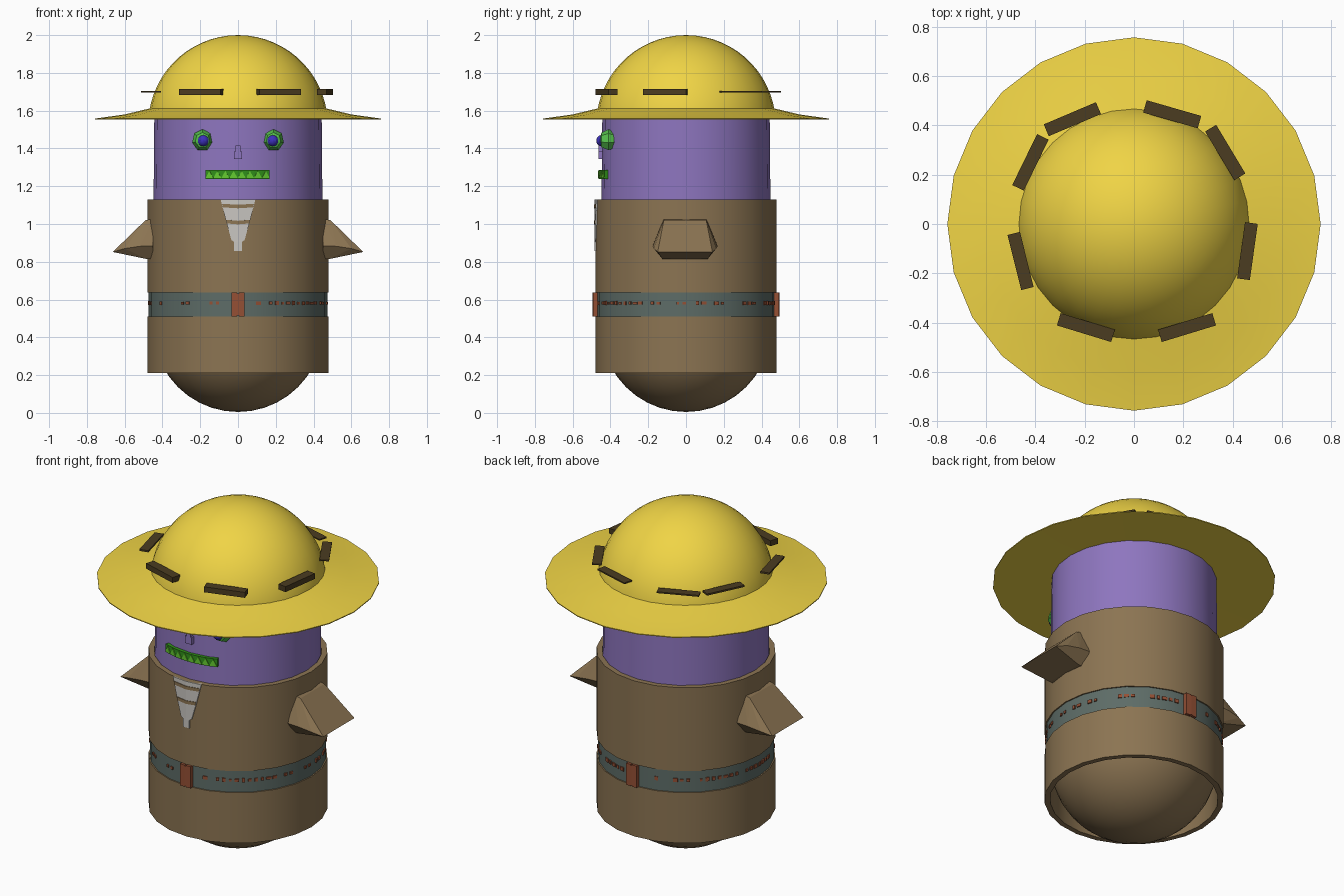
import bpy, bmesh, math, random
from mathutils import Matrix, Vector

if "Cube" in bpy.data.objects:
    bpy.data.objects.remove(bpy.data.objects["Cube"])

random.seed(4)


def mat(name, rgb):
    m = bpy.data.materials.new(name)
    m.diffuse_color = (*rgb, 1)
    m.use_nodes = True
    m.node_tree.nodes["Principled BSDF"].inputs["Base Color"].default_value = m.diffuse_color
    return m


YELLOW = mat("yellow", (0.87, 0.66, 0.06))
PURPLE = mat("purple", (0.27, 0.18, 0.52))
BROWN = mat("brown", (0.26, 0.175, 0.085))
DARK = mat("dark_brown", (0.07, 0.045, 0.015))
BELT = mat("belt_grey", (0.11, 0.15, 0.135))
RUST = mat("rust", (0.3, 0.08, 0.035))
GREEN = mat("green", (0.09, 0.51, 0.07))
DEEP = mat("deep_green", (0.03, 0.28, 0.01))
LIME = mat("lime", (0.13, 0.6, 0.03))
BLUE = mat("blue", (0.045, 0.03, 0.5))
PALE = mat("pale_grey", (0.58, 0.56, 0.53))


def finish(name, bm, m, smooth=False):
    bmesh.ops.recalc_face_normals(bm, faces=bm.faces[:])
    me = bpy.data.meshes.new(name)
    bm.to_mesh(me)
    bm.free()
    me.materials.append(m)
    ob = bpy.data.objects.new(name, me)
    bpy.context.collection.objects.link(ob)
    if smooth:
        bpy.ops.object.select_all(action='DESELECT')
        ob.select_set(True)
        bpy.context.view_layer.objects.active = ob
        bpy.ops.object.shade_smooth_by_angle(angle=math.radians(30))
    return ob


def lathe(name, profile, m, sides=28, closed=False):
    """Turn an (r, z) profile around the z axis."""
    bm = bmesh.new()
    vs = [bm.verts.new((r, 0, z)) for r, z in profile]
    pairs = list(zip(vs, vs[1:] + vs[:1])) if closed else list(zip(vs, vs[1:]))
    es = [bm.edges.new(p) for p in pairs]
    bmesh.ops.spin(bm, geom=vs + es, cent=(0, 0, 0), axis=(0, 0, 1),
                   angle=math.tau, steps=sides)
    bmesh.ops.remove_doubles(bm, verts=bm.verts[:], dist=1e-4)
    return finish(name, bm, m, True)


def wrap(name, polys, r0, r1, m):
    """Prisms from (x, z) outlines bent round the body; x = 0 is the front."""
    bm = bmesh.new()
    for poly in polys:
        rings = []
        for r in (r0, r1):
            rings.append([bm.verts.new((r * math.sin(x / r1), -r * math.cos(x / r1), z))
                          for x, z in poly])
        a, b = rings
        bm.faces.new(a)
        bm.faces.new(b)
        for i in range(len(a)):
            j = (i + 1) % len(a)
            bm.faces.new((a[i], a[j], b[j], b[i]))
    return finish(name, bm, m)


def rect(x0, x1, z0, z1):
    return [(x0, z0), (x1, z0), (x1, z1), (x0, z1)]


def ball(name, loc, scale, m, u, v, smooth=False, face_front=False):
    bm = bmesh.new()
    bmesh.ops.create_uvsphere(bm, u_segments=u, v_segments=v, radius=1)
    M = Matrix.Translation(loc) @ Matrix.Diagonal((*scale, 1))
    if face_front:
        M = M @ Matrix.Rotation(math.pi / 2, 4, 'X')
    bm.transform(M)
    return finish(name, bm, m, smooth)


def arc(r, c, a0, a1, n):
    return [(r * math.cos(math.radians(a0 + (a1 - a0) * i / n)),
             c + r * math.sin(math.radians(a0 + (a1 - a0) * i / n))) for i in range(n + 1)]


# rounded base and head
ball("rounded_base", (0, 0, 0.455), (0.45, 0.45, 0.45), BROWN, 32, 20, True)
lathe("head", [(0, 0.9), (0.449, 0.9), (0.447, 1.13), (0.443, 1.58), (0, 1.58)], PURPLE, 24)

# coat in two tubes with the belt set between them
for name, z0, z1 in (("coat_upper", 0.637, 1.13), ("coat_lower", 0.212, 0.51)):
    lathe(name, [(0.48, z0), (0.48, z1), (0.45, z1), (0.45, z0)], BROWN, 24, True)
lathe("belt", [(0.473, 0.505), (0.473, 0.642), (0.45, 0.642), (0.45, 0.505)], BELT, 24, True)

# belt fittings and worn marks
half = math.pi * 0.49
for name, x in (("buckle_front", 0), ("buckle_back", half)):
    wrap(name, [rect(x - 0.035, x - 0.005, 0.51, 0.638), rect(x + 0.005, x + 0.035, 0.51, 0.638),
                rect(x - 0.005, x + 0.005, 0.515, 0.633)], 0.465, 0.494, RUST)
marks = []
for side in (-1, 1):
    for i in range(38):
        x = side * (0.11 + i * 0.035)
        if random.random() < 0.7:
            w, h = random.uniform(0.007, 0.014), random.uniform(0.006, 0.011)
            marks.append(rect(x - w, x + w, 0.581 - h, 0.581 + h))
wrap("belt_marks", marks, 0.46, 0.477, RUST)

# hat: dome and sloping brim
top = arc(0.475, 1.525, 8, 90, 14)
top[-1] = (0, 2.0)
lathe("hat_dome", [(0.473, 1.56)] + top, YELLOW, 32)
lathe("hat_brim", [(0.44, 1.615), (0.475, 1.61), (0.6, 1.58), (0.757, 1.558), (0.757, 1.553),
                   (0.44, 1.557)], YELLOW, 24, True)

# hat band pieces: centre x, y, turn in degrees, height
pieces = [(-0.25, 0.425, 23, 0.008), (0.155, 0.445, -16, 0.008), (0.37, 0.29, -59, 0.008),
          (0.46, -0.11, 82, 0.032), (0.215, -0.42, 17, 0.032), (-0.195, -0.42, -17, 0.032),
          (-0.46, -0.15, -76, 0.01), (-0.42, 0.25, 64, 0.01)]
for i, (x, y, turn, h) in enumerate(pieces):
    bm = bmesh.new()
    bmesh.ops.create_cube(bm, size=1)
    bm.transform(Matrix.Translation((x, y, 1.7)) @ Matrix.Rotation(math.radians(turn), 4, 'Z')
                 @ Matrix.Diagonal((0.23, 0.052, h, 1)))
    finish(f"hat_band_{i + 1}", bm, DARK)

# eyes and arms on both sides
for side, s in (("left", -1), ("right", 1)):
    ball(f"eye_{side}", (s * 0.188, -0.41, 1.443), (0.056, 0.052, 0.058), GREEN, 7, 4, False, True)
    ball(f"pupil_{side}", (s * 0.184, -0.447, 1.441), (0.03, 0.028, 0.03), BLUE, 10, 8, True)
    bm = bmesh.new()
    for x, y, z in ((0.45, 0.112, 1.028), (0.49, 0.112, 1.02), (0.45, 0.172, 0.885),
                    (0.52, 0.172, 0.882), (0.663, 0.145, 0.852), (0.6, 0.165, 0.87),
                    (0.45, 0.12, 0.815), (0.485, 0.12, 0.815)):
        for t in (-1, 1):
            bm.verts.new((s * x, t * y - 0.005, z))
    res = bmesh.ops.convex_hull(bm, input=bm.verts[:])
    bmesh.ops.dissolve_limit(bm, angle_limit=0.05, verts=bm.verts[:], edges=bm.edges[:])
    finish(f"arm_{side}", bm, BROWN)

# nose
wrap("nose", [rect(-0.013, 0.013, 1.36, 1.415), rect(-0.022, 0.022, 1.343, 1.385)],
     0.43, 0.464, PURPLE)

# mouth with a row of pointed teeth
n, w = 8, 0.0435
xs = [-0.176 + i * w for i in range(n)]
wrap("mouth", [rect(x, x + w, 1.238, 1.285) for x in xs], 0.43, 0.463, DEEP)
wrap("teeth", [[(x, 1.243), (x + w, 1.243), (x + w / 2, 1.281)] for x in xs], 0.45, 0.467, LIME)

# shirt front, narrowing downwards, with cross bands
steps = [(1.13, 0.093), (1.1, 0.085), (1.01, 0.062), (0.915, 0.035), (0.905, 0.02), (0.857, 0.02)]
shirt = []
for (z1, w1), (z0, w0) in zip(steps, steps[1:]):
    for s in (-1, 1):
        shirt.append([(0, z0), (s * w0, z0), (s * w1, z1), (0, z1)])
wrap("shirt_front", shirt, 0.465, 0.484, PALE)
bands = []
for z, w in ((1.095, 0.08), (1.01, 0.058)):
    for s in (-1, 1):
        bands.append([(0, z - 0.012), (s * w, z - 0.007), (s * (w + 0.005), z + 0.012), (0, z + 0.007)])
wrap("shirt_bands", bands, 0.47, 0.487, BROWN)
